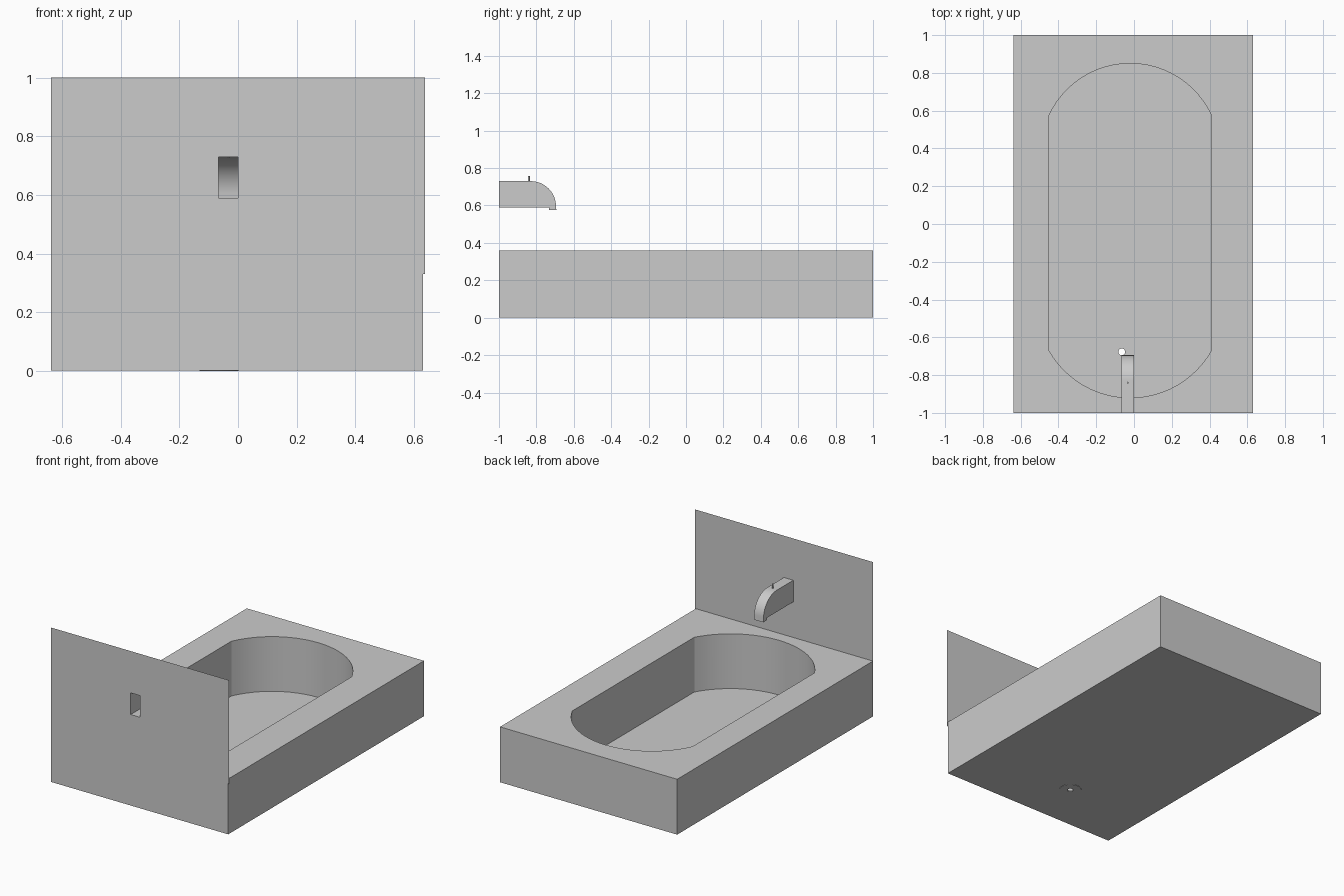
import bpy, bmesh, math

if "Cube" in bpy.data.objects:
    bpy.data.objects.remove(bpy.data.objects["Cube"])

grey = bpy.data.materials.new("plain grey")
grey.use_nodes = True
COLOUR = (0.6, 0.6, 0.6, 1)
grey.diffuse_color = COLOUR
grey.node_tree.nodes["Principled BSDF"].inputs["Base Color"].default_value = COLOUR


def finish(name, bm, smooth=True):
    mesh = bpy.data.meshes.new(name)
    bm.to_mesh(mesh)
    bm.free()
    mesh.materials.append(grey)
    obj = bpy.data.objects.new(name, mesh)
    bpy.context.collection.objects.link(obj)
    if smooth:
        bpy.ops.object.select_all(action='DESELECT')
        obj.select_set(True)
        bpy.context.view_layer.objects.active = obj
        bpy.ops.object.shade_smooth_by_angle(angle=math.radians(30))
    return obj


def prism(bm, points, offset):
    """Extrude a closed outline of 3D points by an offset."""
    face = bm.faces.new([bm.verts.new(p) for p in points])
    out = bmesh.ops.extrude_face_region(bm, geom=[face])["geom"]
    bmesh.ops.translate(bm, vec=offset, verts=[v for v in out if isinstance(v, bmesh.types.BMVert)])
    bmesh.ops.recalc_face_normals(bm, faces=bm.faces)


def circle(x, y, z, r, n=32):
    return [(x + r * math.cos(math.tau * i / n), y + r * math.sin(math.tau * i / n), z)
            for i in range(n)]


def arc(chord_y, tip_y, z, n=24):
    """Circular end of the basin, from its right edge to its left for a back end."""
    half, sag = 0.43, abs(tip_y - chord_y)
    r = (half ** 2 + sag ** 2) / (2 * sag)
    sweep = math.asin(half / r)
    side = 1 if tip_y > chord_y else -1
    pts = []
    for i in range(n + 1):
        a = sweep * (1 - 2 * i / n) * side
        pts.append((-0.02 + r * math.sin(a), tip_y + side * r * (math.cos(a) - 1), z))
    return pts


def cut(target, cutter):
    cutter.hide_render = True
    mod = target.modifiers.new("cut", 'BOOLEAN')
    mod.operation = 'DIFFERENCE'
    mod.solver = 'EXACT'
    mod.object = cutter
    bpy.context.view_layer.objects.active = target
    bpy.ops.object.modifier_apply(modifier=mod.name)
    bpy.data.objects.remove(cutter)


# Tub block
LEFT, RIGHT, RIM, FLOOR = 0.63, -0.637, 0.36, 0.006
bm = bmesh.new()
prism(bm, [(RIGHT, -1, 0.002), (LEFT, -1, 0.002), (LEFT, 1, 0.002), (RIGHT, 1, 0.002)],
      (0, 0, RIM - 0.002))
tub = finish("tub", bm, False)

# Basin with rounded ends
bm = bmesh.new()
prism(bm, arc(0.575, 0.85, FLOOR) + arc(-0.67, -0.92, FLOOR), (0, 0, 0.5))
cut(tub, finish("basin_cutter", bm, False))

# Drain opening and collar
DX, DY = -0.065, -0.677
bm = bmesh.new()
prism(bm, circle(DX, DY, -0.1, 0.06), (0, 0, 0.2))
cut(tub, finish("drain_cutter", bm, False))

bm = bmesh.new()
rings = [[bm.verts.new(p) for p in circle(DX, DY, z, r)]
         for z, r in ((0, 0.018), (0, 0.067), (0.009, 0.067), (0.009, 0.018))]
for k in range(4):
    a, b = rings[k], rings[(k + 1) % 4]
    for i in range(len(a)):
        j = (i + 1) % len(a)
        bm.faces.new((a[i], a[j], b[j], b[i]))
bmesh.ops.recalc_face_normals(bm, faces=bm.faces)
finish("drain_collar", bm)

bpy.ops.object.select_all(action='DESELECT')
tub.select_set(True)
bpy.context.view_layer.objects.active = tub
bpy.ops.object.shade_smooth_by_angle(angle=math.radians(20))

# Thin wall panel with an opening for the spout
X0, X1, Z0, Z1 = -0.067, 0.0, 0.59, 0.73
bm = bmesh.new()
xs, zs = (RIGHT, X0, X1, 0.637), (0.33, Z0, Z1, 1.0)
grid = [[bm.verts.new((x, -1, z)) for x in xs] for z in zs]
for r in range(3):
    for c in range(3):
        if (r, c) != (1, 1):
            bm.faces.new((grid[r][c], grid[r][c + 1], grid[r + 1][c + 1], grid[r + 1][c]))
finish("wall_panel", bm, False)

# Hollow spout, open towards the wall
bend = [(-0.83 + 0.135 * math.sin(a), 0.595 + 0.135 * math.cos(a))
        for a in (math.pi / 2 * i / 16 for i in range(17))]
profile = [(-1, Z0), (-1, Z1)] + bend + [(-0.693, 0.575), (-0.732, 0.575), (-0.732, Z0)]
bm = bmesh.new()
prism(bm, [(X0, y, z) for y, z in profile], (X1 - X0, 0, 0))
back = [f for f in bm.faces if all(v.co.y < -0.999 for v in f.verts)]
bmesh.ops.delete(bm, geom=back, context='FACES_ONLY')
finish("spout", bm)

# Small lever pin on the spout
bm = bmesh.new()
prism(bm, circle(-0.033, -0.84, Z1 - 0.002, 0.005, 16), (0, 0, 0.03))
finish("lever_pin", bm)
